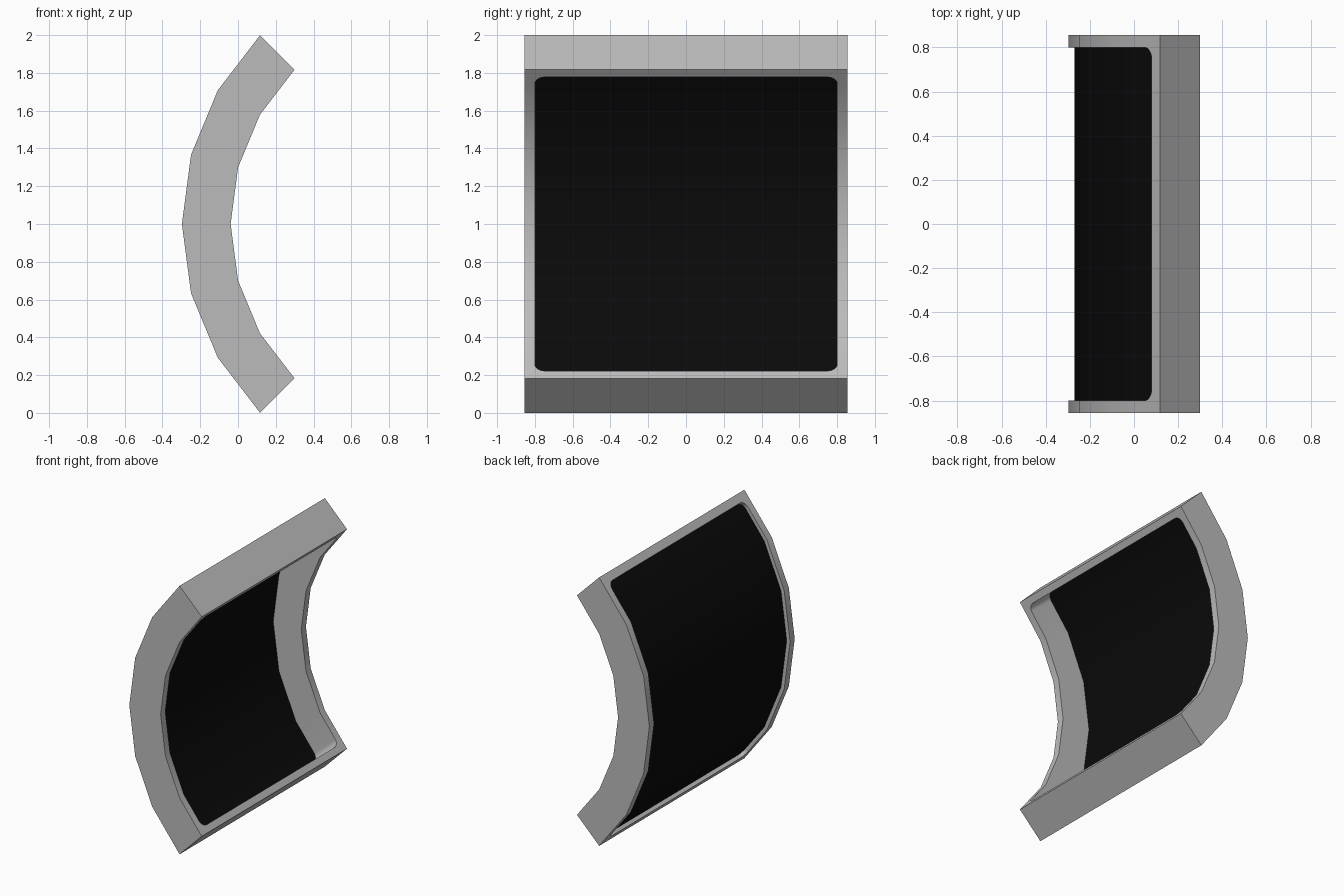
import bpy, bmesh
from math import radians, sin, cos, pi

if "Cube" in bpy.data.objects:
    bpy.data.objects.remove(bpy.data.objects["Cube"])

OUTER, INNER = 1.414, 1.156      # arc radii
PANEL = OUTER - 0.027            # panel sits just behind the outer side
CENTRE_X = 1.117
STEP, END, HOLE_END = 15, 45, 42.5
HALF_W, HALF_HOLE, CORNER, CORNER_DEG = 0.855, 0.80, 0.05, 2.2


def material(name, value):
    mat = bpy.data.materials.new(name)
    mat.use_nodes = True
    colour = (value, value, value, 1)
    mat.diffuse_color = colour
    mat.node_tree.nodes["Principled BSDF"].inputs["Base Color"].default_value = colour
    return mat


def point(deg, y, radius):
    """Point on a faceted arc, at an angle above the horizontal."""
    seg = min(int((deg + END) // STEP), 5)
    mid = -END + STEP * (seg + 0.5)
    r = radius * cos(radians(STEP / 2)) / cos(radians(deg - mid))
    return (CENTRE_X - r * cos(radians(deg)), y, 1 + r * sin(radians(deg)))


def finish(name, bm, mat):
    bmesh.ops.remove_doubles(bm, verts=bm.verts, dist=0.0005)
    bmesh.ops.recalc_face_normals(bm, faces=bm.faces)
    mesh = bpy.data.meshes.new(name)
    bm.to_mesh(mesh)
    bm.free()
    mesh.materials.append(mat)
    obj = bpy.data.objects.new(name, mesh)
    bpy.context.collection.objects.link(obj)
    bpy.ops.object.select_all(action="DESELECT")
    obj.select_set(True)
    bpy.context.view_layer.objects.active = obj
    bpy.ops.object.shade_smooth_by_angle(angle=radians(30))
    return obj


# Opening outline: angle and half width, with rounded corners
upper = [(HOLE_END - CORNER_DEG * (1 - cos(k * pi / 12)),
          HALF_HOLE - CORNER + CORNER * sin(k * pi / 12)) for k in range(7)]
facets = [(a, HALF_HOLE) for a in range(30, -31, -STEP)]
stations = upper + facets + [(-a, h) for a, h in reversed(upper)]
pairs = list(zip(stations, stations[1:]))

# Curved frame
bm = bmesh.new()


def face(*points):
    bm.faces.new([bm.verts.new(point(*p)) for p in points])


for side in (-1, 1):
    w = side * HALF_W
    for (a, ha), (b, hb) in pairs:
        ha, hb = side * ha, side * hb
        for r in (INNER, OUTER):
            face((a, w, r), (a, ha, r), (b, hb, r), (b, w, r))
        face((a, ha, INNER), (a, ha, OUTER), (b, hb, OUTER), (b, hb, INNER))
        face((a, w, INNER), (a, w, OUTER), (b, w, OUTER), (b, w, INNER))
    # End bars, one at the top and one at the bottom
    e, a, h = side * END, side * HOLE_END, HALF_HOLE - CORNER
    for r in (INNER, OUTER):
        face((e, -HALF_W, r), (e, HALF_W, r), (a, HALF_W, r),
             (a, h, r), (a, -h, r), (a, -HALF_W, r))
    for ang, y in ((e, HALF_W), (a, h)):
        face((ang, -y, INNER), (ang, y, INNER), (ang, y, OUTER), (ang, -y, OUTER))
    for y in (-HALF_W, HALF_W):
        face((e, y, INNER), (e, y, OUTER), (a, y, OUTER), (a, y, INNER))
finish("curved_frame", bm, material("grey metal", 0.5))

# Dark panel filling the opening
bm = bmesh.new()
for (a, ha), (b, hb) in pairs:
    face((a, -ha, PANEL), (a, ha, PANEL), (b, hb, PANEL), (b, -hb, PANEL))
finish("dark_panel", bm, material("black glass", 0.003))
